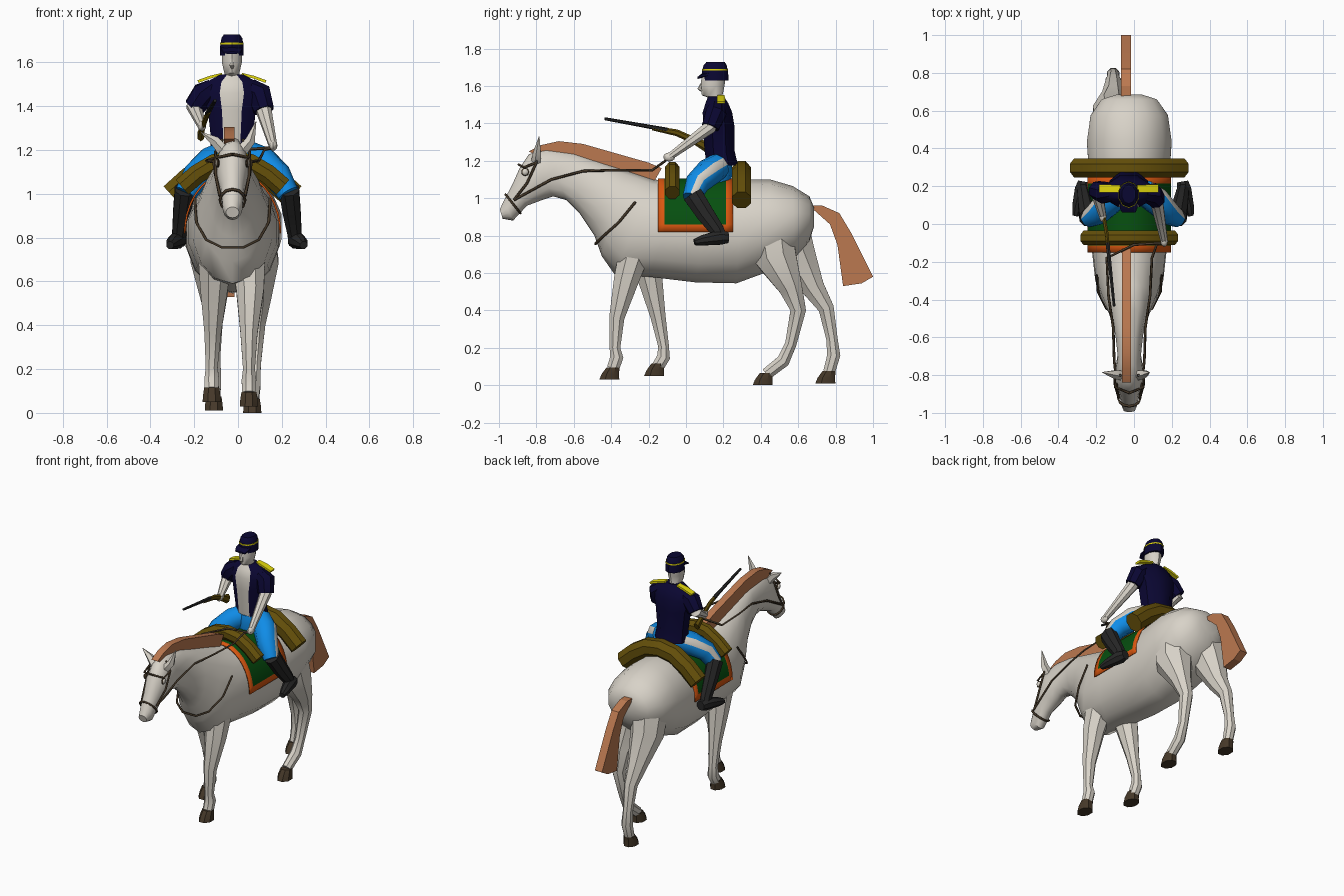
import bpy, bmesh, math
from mathutils import Vector

cube = bpy.data.objects.get("Cube")
if cube:
    bpy.data.objects.remove(cube, do_unlink=True)


def material(name, *rgb):
    mat = bpy.data.materials.new(name)
    mat.use_nodes = True
    mat.diffuse_color = (*rgb, 1)
    mat.node_tree.nodes["Principled BSDF"].inputs["Base Color"].default_value = (*rgb, 1)
    return mat


CREAM = material("cream", .69, .65, .58)
NAVY = material("navy", .003, .002, .032)
BLUE = material("sky blue", .005, .27, .82)
OLIVE = material("olive brown", .13, .08, .003)
GREEN = material("dark green", .002, .08, .005)
ORANGE = material("orange", .7, .095, .005)
CHESTNUT = material("chestnut", .5, .19, .08)
BLACK = material("boot black", .02, .02, .02)
LEATHER = material("dark leather", .06, .04, .022)
YELLOW = material("yellow", .78, .7, .004)
X, Y, Z = Vector((1, 0, 0)), Vector((0, 1, 0)), Vector((0, 0, 1))
CX = -.025


def finish(name, bm, mats, angle=40):
    bmesh.ops.recalc_face_normals(bm, faces=bm.faces[:])
    mesh = bpy.data.meshes.new(name)
    bm.to_mesh(mesh)
    bm.free()
    for mat in mats:
        mesh.materials.append(mat)
    obj = bpy.data.objects.new(name, mesh)
    bpy.context.collection.objects.link(obj)
    bpy.ops.object.select_all(action='DESELECT')
    obj.select_set(True)
    bpy.context.view_layer.objects.active = obj
    bpy.ops.object.shade_smooth_by_angle(angle=math.radians(angle))
    return obj


def loft(name, rings, mats, sides=10, painted=()):
    """Skin a list of (centre, u, v) rings; strips listed in painted use the second material."""
    bm = bmesh.new()
    loops = []
    for c, u, v in rings:
        angles = [(j - .5) * math.tau / sides for j in range(sides)]
        loops.append([bm.verts.new(c + u * math.cos(a) + v * math.sin(a)) for a in angles])
    for low, high in zip(loops, loops[1:]):
        for j in range(sides):
            k = (j + 1) % sides
            face = bm.faces.new((low[j], low[k], high[k], high[j]))
            face.material_index = int(j in painted)
    bm.faces.new(loops[0])
    bm.faces.new(loops[-1])
    return finish(name, bm, mats)


def stack(name, rows, mat, sides=10, **kw):
    """Horizontal rings given as (x, y, z, half width, half depth)."""
    mats = mat if isinstance(mat, list) else [mat]
    return loft(name, [(Vector(r[:3]), X * r[3], Y * r[4]) for r in rows], mats, sides, **kw)


def tube(name, points, mat, ref=X, flat=1, sides=8, **kw):
    """Round limb through (x, y, z, radius) points; flat scales it along ref."""
    mats = mat if isinstance(mat, list) else [mat]
    centres = [Vector(p[:3]) for p in points]
    rings = []
    for i, p in enumerate(points):
        t = (centres[min(i + 1, len(points) - 1)] - centres[max(i - 1, 0)]).normalized()
        u = (ref - t * ref.dot(t)).normalized()
        rings.append((centres[i], u * p[3] * flat, t.cross(u) * p[3]))
    return loft(name, rings, mats, sides, **kw)


def slab(name, outline, x, half, mat):
    """Side profile in (y, z) extruded across x."""
    bm = bmesh.new()
    face = bm.faces.new([bm.verts.new((x - half, y, z)) for y, z in outline])
    new = bmesh.ops.extrude_face_region(bm, geom=[face])["geom"]
    bmesh.ops.translate(bm, vec=X * half * 2, verts=[g for g in new if isinstance(g, bmesh.types.BMVert)])
    return finish(name, bm, [mat], 20)


def ball(name, centre, size, mat):
    bm = bmesh.new()
    bmesh.ops.create_uvsphere(bm, u_segments=8, v_segments=6, radius=1)
    bmesh.ops.scale(bm, vec=size, verts=bm.verts[:])
    bmesh.ops.translate(bm, vec=centre, verts=bm.verts[:])
    return finish(name, bm, [mat])


def strap(name, points, closed=False, radius=.007):
    curve = bpy.data.curves.new(name, 'CURVE')
    curve.dimensions = '3D'
    curve.bevel_depth, curve.bevel_resolution = radius, 0
    spline = curve.splines.new('POLY')
    spline.points.add(len(points) - 1)
    for point, co in zip(spline.points, points):
        point.co = (*co, 1)
    spline.use_cyclic_u = closed
    curve.materials.append(LEATHER)
    obj = bpy.data.objects.new(name, curve)
    bpy.context.collection.objects.link(obj)


def horse_ring(yt, zt, yb, zb, w):
    top, low = Vector((CX, yt, zt)), Vector((CX, yb, zb))
    return (top + low) / 2, X * w, (top - low) / 2


# Horse: head, neck and barrel from top point, bottom point and half width
body = [(-.995, .94, -.98, .89, .03), (-.975, .985, -.925, .88, .045),
        (-.93, 1.07, -.85, .96, .054), (-.89, 1.16, -.77, .99, .073),
        (-.84, 1.235, -.71, 1.01, .075), (-.75, 1.26, -.64, .99, .062),
        (-.6, 1.24, -.57, .92, .075), (-.45, 1.19, -.49, .8, .11),
        (-.32, 1.15, -.45, .69, .15), (-.17, 1.1, -.38, .59, .185),
        (0, 1.08, -.2, .58, .205), (.15, 1.08, .05, .55, .215),
        (.3, 1.1, .27, .545, .22), (.45, 1.1, .42, .6, .23),
        (.57, 1.065, .58, .68, .21), (.66, 1.01, .66, .77, .15), (.685, .95, .685, .85, .07)]
loft("horse_body", [horse_ring(*r) for r in body], [CREAM], 14)

# Horse legs and hooves
legs = {
    "front_left": [(.04, -.25, .8, .1), (.055, -.32, .56, .072), (.05, -.37, .36, .044),
                   (.05, -.38, .2, .031), (.05, -.37, .15, .038), (.05, -.39, .09, .036)],
    "front_right": [(-.1, -.24, .8, .1), (-.11, -.19, .56, .07), (-.115, -.15, .37, .044),
                    (-.12, -.12, .21, .031), (-.12, -.12, .15, .038), (-.12, -.15, .1, .036)],
    "hind_left": [(.045, .45, .88, .13), (.08, .48, .68, .12), (.09, .56, .52, .068), (.085, .6, .4, .045),
                  (.075, .56, .22, .033), (.07, .52, .13, .038), (.065, .43, .06, .034)],
    "hind_right": [(-.1, .53, .88, .13), (-.12, .59, .7, .11), (-.11, .68, .52, .066), (-.11, .75, .41, .045),
                   (-.11, .78, .25, .033), (-.11, .79, .16, .038), (-.11, .765, .07, .034)]}
ground = {"front_left": .03, "front_right": .05, "hind_left": 0, "hind_right": .01}
for name, points in legs.items():
    tube(name + "_leg", points, CREAM, flat=.95)
    x, y, z = points[-1][:3]
    base = ground[name]
    stack(name + "_hoof", [(x, y - .02, base, .045, .058), (x, y - .015, base + .03, .043, .05),
                           (x, y, base + .065, .037, .038)], LEATHER, 8)

# Mane and tail
slab("mane", [(-.84, 1.25), (-.77, 1.285), (-.68, 1.305), (-.55, 1.29), (-.2, 1.19), (-.13, 1.16),
              (-.17, 1.09), (-.35, 1.12), (-.58, 1.21), (-.78, 1.22)], -.04, .024, CHESTNUT)
slab("tail", [(.66, .96), (.73, .96), (.82, .92), (.88, .82), (1, .58), (.94, .545), (.84, .53),
              (.81, .75), (.77, .86), (.68, .94)], -.042, .027, CHESTNUT)

# Ears, eyes and bridle on both sides of the head
for side, s in (("left", 1), ("right", -1)):
    def at(w, y, z):
        return (CX + s * w, y, z)
    tube(side + "_ear", [(*at(.045, -.8, 1.2), .028), (*at(.08, -.795, 1.24), .024),
                         (*at(.125 - s * .018, -.785, 1.305 + s * .025), .002)], CREAM, ref=Y, sides=5)
    ball(side + "_eye_rim", at(.067, -.86, 1.14), (.008, .021, .021), LEATHER)
    ball(side + "_eye", at(.07, -.86, 1.14), (.009, .017, .017), CREAM)
    strap(side + "_cheek_strap", [at(.045, -.8, 1.25), at(.078, -.8, 1.19), at(.076, -.85, 1.08), at(.056, -.92, .99)])
    strap(side + "_browband", [at(.078, -.8, 1.19), at(.074, -.865, 1.165), at(0, -.895, 1.18)])
    strap(side + "_rein", [at(.058, -.92, .99), at(.08, -.72, 1.1), at(.085, -.55, 1.145),
                           at(.11, -.38, 1.15), at(.12, -.18, 1.15), (.06 + s * .06, -.11, 1.2), (.16, -.1, 1.21)])
c, u, v = horse_ring(-.965, 1.02, -.885, .92, .058)
strap("noseband", [c + u * math.cos(a * math.pi / 6) + v * math.sin(a * math.pi / 6) for a in range(12)], True)
strap("breast_strap", [(CX + x, y, z) for x, y, z in (
    (-.172, -.27, .98), (-.165, -.36, .87), (-.12, -.45, .79), (-.05, -.485, .755),
    (.05, -.485, .755), (.12, -.45, .79), (.165, -.36, .87), (.172, -.27, .98))])

# Saddle cloth draped over the back, with a border
bm = bmesh.new()
steps = 16
arcs = [0, .14] + [.14 + (math.pi - .28) * i / steps for i in range(1, steps + 1)] + [math.pi]
grid = [[bm.verts.new((CX + .222 * math.cos(a), y, .82 + .285 * math.sin(a))) for a in arcs]
        for y in (-.15, -.115, .05, .215, .25)]
for i, (near, far) in enumerate(zip(grid, grid[1:])):
    for j in range(len(arcs) - 1):
        face = bm.faces.new((near[j], near[j + 1], far[j + 1], far[j]))
        face.material_index = int(i in (0, 3) or j in (0, len(arcs) - 2))
cloth = finish("saddle_cloth", bm, [GREEN, ORANGE])
cloth.modifiers.new("thickness", 'SOLIDIFY').thickness = .008

# Bedrolls bent over the horse in front of and behind the rider
for name, y, reach, low, r, top in (("front_bedroll", -.073, .23, 1.03, .048, 1.15),
                                    ("rear_bedroll", .297, .275, .99, .064, 1.14)):
    arc = [(-1, 0), (-.7, .5), (-.35, .9), (0, 1), (.35, .9), (.7, .5), (1, 0)]
    tube(name, [(CX + a * reach, y, low + h * (top - low), r) for a, h in arc], OLIVE, ref=Y, flat=.86)

# Rider's torso with an open jacket front
RX = -.028
stack("jacket", [(RX, y, z, w, d) for y, z, w, d in (
    (.195, 1.175, .11, .09), (.18, 1.25, .103, .087), (.175, 1.38, .118, .092),
    (.168, 1.46, .145, .085), (.165, 1.51, .125, .065), (.16, 1.545, .055, .045))],
    [NAVY, CREAM], 8, painted=(6,))
stack("pelvis", [(RX, .17, z, w, d) for z, w, d in ((1.08, .08, .07), (1.15, .1, .08), (1.2, .09, .07))], BLUE)

# Head and cap
stack("rider_head", [(RX, y, z, w, d) for y, z, w, d in (
    (.165, 1.5, .036, .036), (.155, 1.54, .036, .042), (.14, 1.55, .036, .055),
    (.142, 1.6, .048, .064), (.15, 1.67, .048, .064))], CREAM)
tube("nose", [(RX, .085, 1.615, .006), (RX, .073, 1.585, .012), (RX, .085, 1.575, .008)], CREAM, sides=6)
stack("cap", [(RX, y, z, w, d) for y, z, w, d in (
    (.158, 1.63, .056, .07), (.155, 1.675, .056, .07), (.156, 1.71, .05, .062), (.158, 1.727, .038, .05))], NAVY)
stack("cap_band", [(RX, .155, z, .0565, .0705) for z in (1.682, 1.69)], YELLOW)
loft("cap_visor", [(Vector((RX, .12, 1.662)), X * .054, Z * .012), (Vector((RX, .085, 1.655)), X * .054, Z * .012),
                   (Vector((RX, .062, 1.643)), X * .042, Z * .006)], [NAVY], 6)

# Shoulder straps, thighs and boots
for side, s in (("left", 1), ("right", -1)):
    tube(side + "_shoulder_strap", [(RX + s * .045, .187, 1.546, .026), (RX + s * .1, .187, 1.532, .03),
                                    (RX + s * .155, .187, 1.512, .03)], YELLOW, ref=Z, flat=.3, sides=4)

    def leg(x, y, z, r):
        return (s * x - .005, y, z, r)
    tube(side + "_thigh", [leg(.055, .17, 1.17, .07), leg(.12, .125, 1.14, .075), leg(.185, .06, 1.08, .066),
                           leg(.235, .03, 1.0, .05)], [BLUE, CREAM], sides=10, painted=(0 if s > 0 else 5,))
    tube(side + "_boot", [leg(.238, .035, 1.02, .058), leg(.25, .1, .92, .052), leg(.262, .165, .83, .042),
                          leg(.268, .19, .77, .038)], BLACK, flat=.85)
    tube(side + "_foot", [leg(.262, .225, .79, .032), leg(.27, .18, .79, .042), leg(.295, .09, .775, .03),
                          leg(.305, .045, .765, .018)], BLACK)

# Arms: sleeves, bare forearms and hands
for side, root, shoulder, elbow, hand in (
        ("left", (.05, .165, 1.485), (.095, .16, 1.455), (.118, .13, 1.38), (.16, -.09, 1.22)),
        ("right", (-.11, .165, 1.485), (-.155, .165, 1.455), (-.2, .18, 1.395), (-.165, .04, 1.31))):
    tube(side + "_sleeve", [(*root, .045), (*shoulder, .06), (*elbow, .05)], NAVY)
    tube(side + "_forearm", [(*shoulder, .03), (*elbow, .037), (*hand, .02)], CREAM)
    ball(side + "_hand", hand, (.02, .032, .024), CREAM)

# Rifle held in the right hand
tube("rifle_barrel", [(-.105, -.435, 1.425, .008), (-.14, -.1, 1.365, .012)], BLACK, sides=6)
tube("rifle_stock", [(-.13, -.18, 1.375, .012), (-.145, -.05, 1.35, .018), (-.16, .04, 1.31, .018),
                     (-.17, .13, 1.265, .03)], OLIVE, flat=.6, sides=6)
